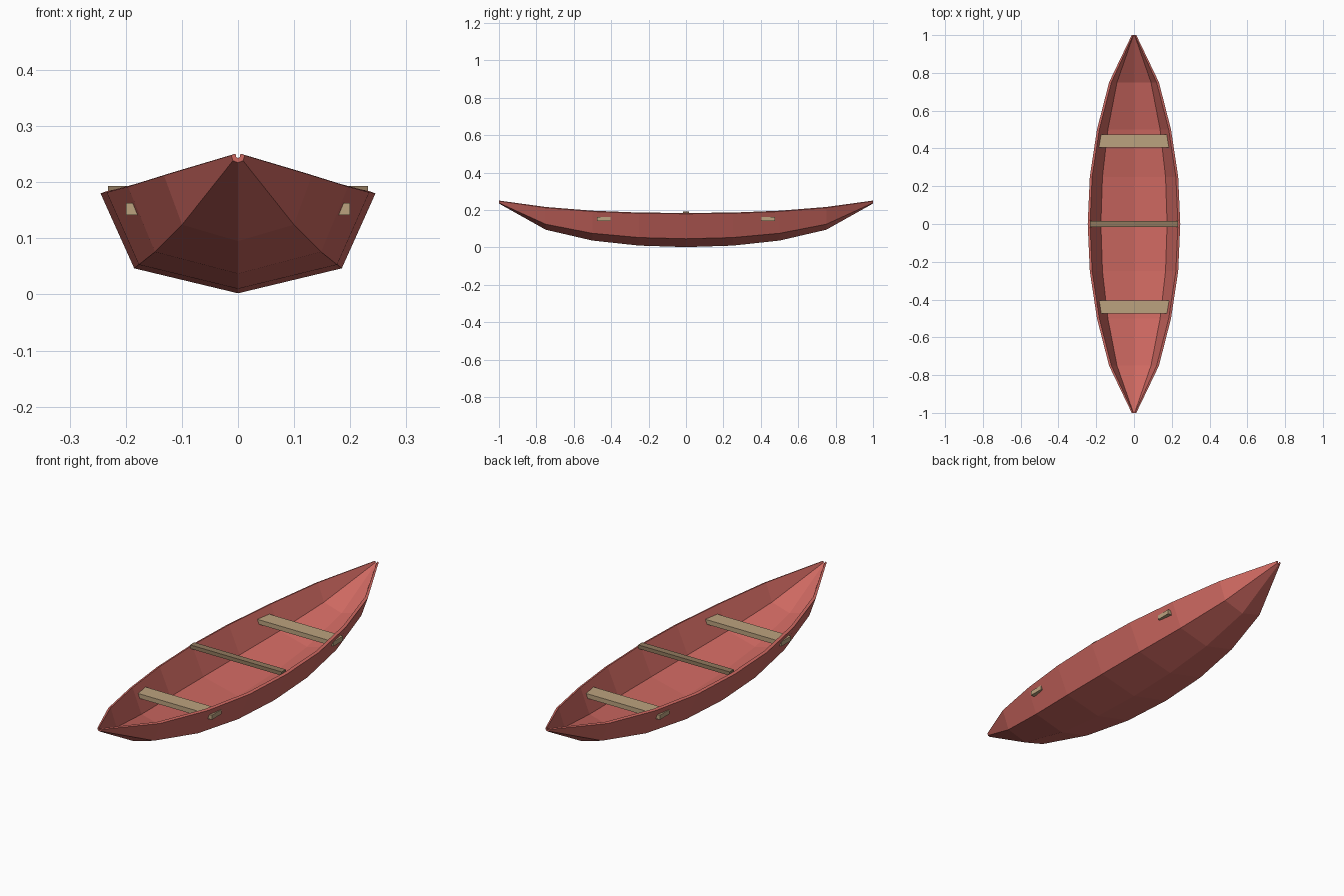
import bpy, bmesh

if "Cube" in bpy.data.objects:
    bpy.data.objects.remove(bpy.data.objects["Cube"])


def material(name, rgb):
    m = bpy.data.materials.new(name)
    m.diffuse_color = (*rgb, 1)
    m.use_nodes = True
    m.node_tree.nodes["Principled BSDF"].inputs["Base Color"].default_value = m.diffuse_color
    return m


RED = material("red_paint", (0.62, 0.14, 0.12))
WOOD = material("pale_wood", (0.5, 0.36, 0.21))
DARK = material("dark_wood", (0.28, 0.19, 0.11))

# Half-hull stations: y, half width, gunwale z, keel z
HALF = [(0, .245, .18, .002), (.25, .234, .182, .010), (.5, .196, .192, .037),
        (.75, .132, .212, .095), (1, .012, .248, .235)]
STATIONS = [(-y, w, g, k) for y, w, g, k in HALF[:0:-1]] + HALF


def section(y, w, g, k, t=0.0):
    # Gunwale, chine, keel, chine, gunwale, inset by wall thickness t
    cw, cz = w * 0.755, k + (g - k) * 0.25
    gw, gz = w - t * 0.95, g + t * 0.35
    cw, cz, k = cw - t * 0.75, cz + t * 0.8, k + t
    return [(-gw, y, gz), (-cw, y, cz), (0, y, k), (cw, y, cz), (gw, y, gz)]


def make_hull():
    bm = bmesh.new()
    outer, inner = [], []
    for s in STATIONS:
        t = 0.008 if abs(s[0]) == 1 else 0.013
        outer.append([bm.verts.new(p) for p in section(*s)])
        inner.append([bm.verts.new(p) for p in section(*s, t)])
    for i in range(len(STATIONS) - 1):
        for shell in (outer, inner):
            for j in range(4):
                bm.faces.new((shell[i][j], shell[i][j + 1],
                              shell[i + 1][j + 1], shell[i + 1][j]))
        for j in (0, 4):  # gunwale rim
            bm.faces.new((outer[i][j], outer[i + 1][j],
                          inner[i + 1][j], inner[i][j]))
    for e in (0, -1):  # bow and stern end rims
        for j in range(4):
            bm.faces.new((outer[e][j], outer[e][j + 1],
                          inner[e][j + 1], inner[e][j]))
    bmesh.ops.recalc_face_normals(bm, faces=bm.faces)
    me = bpy.data.meshes.new("hull")
    bm.to_mesh(me)
    bm.free()
    ob = bpy.data.objects.new("hull", me)
    bpy.context.collection.objects.link(ob)
    me.materials.append(RED)


def plank(name, y, z, size, mat):
    bpy.ops.mesh.primitive_cube_add(size=1, location=(0, y, z))
    ob = bpy.context.object
    ob.name = name
    ob.scale = size
    bpy.ops.object.transform_apply(location=False, rotation=False, scale=True)
    ob.data.materials.append(mat)


make_hull()
# Two seats poking slightly through the sides, and the central crossbar
plank("front_seat", -0.44, 0.152, (0.4, 0.07, 0.021), WOOD)
plank("rear_seat", 0.44, 0.152, (0.4, 0.07, 0.021), WOOD)
plank("crossbar", 0, 0.185, (0.464, 0.03, 0.017), DARK)
